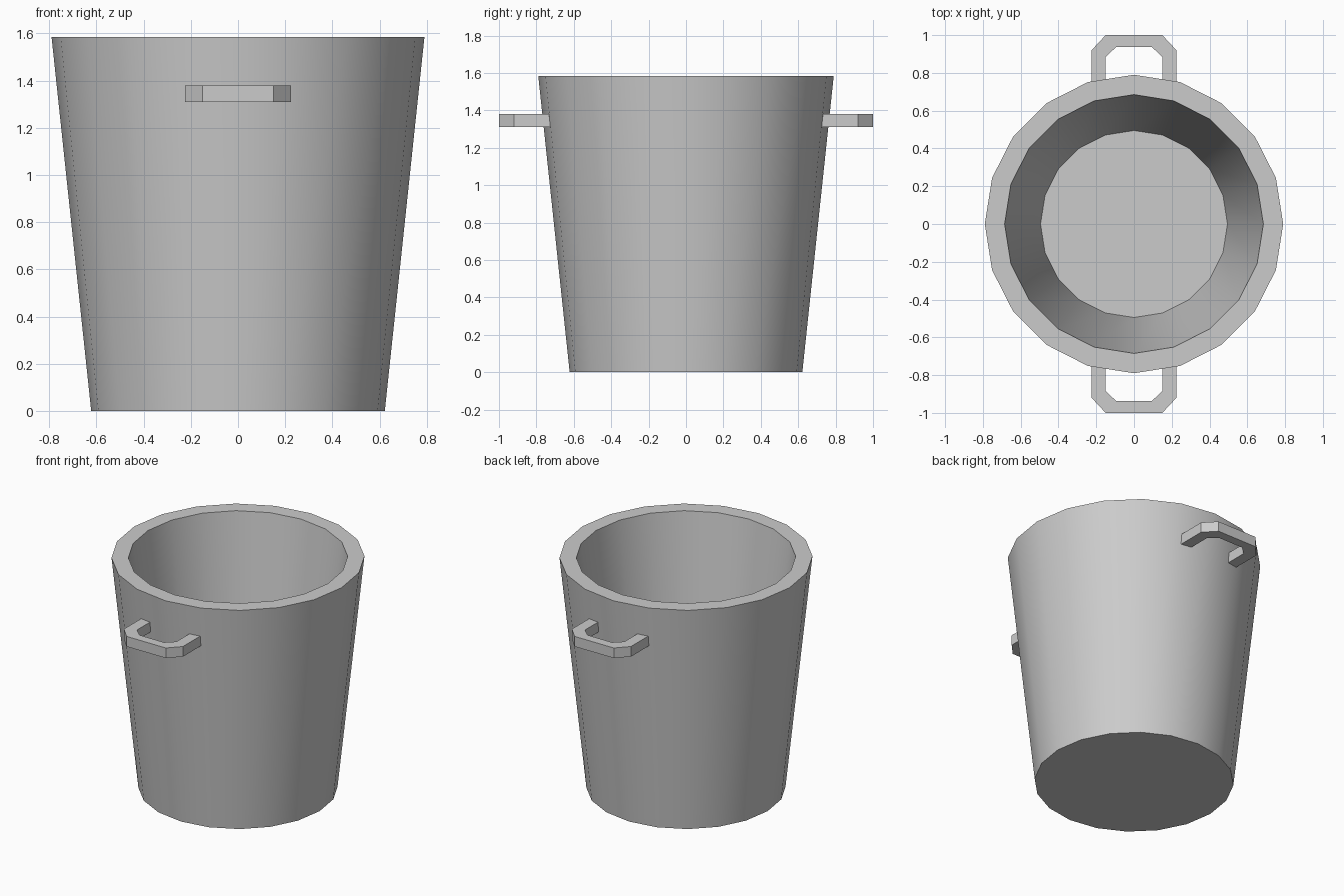
import bpy, bmesh, math

if "Cube" in bpy.data.objects:
    bpy.data.objects.remove(bpy.data.objects["Cube"])

SIDES = 20


def make_object(name, bm):
    bmesh.ops.recalc_face_normals(bm, faces=bm.faces)
    mesh = bpy.data.meshes.new(name)
    bm.to_mesh(mesh)
    bm.free()
    obj = bpy.data.objects.new(name, mesh)
    bpy.context.collection.objects.link(obj)
    return obj


# Tapered bucket: (radius, height) profile from underside over the rim to the inner floor
profile = [(0.622, 0), (0.79, 1.585), (0.685, 1.585), (0.495, 0.1)]
bm = bmesh.new()
rings = []
for r, z in profile:
    angles = [2 * math.pi * i / SIDES for i in range(SIDES)]
    rings.append([bm.verts.new((r * math.cos(a), r * math.sin(a), z)) for a in angles])
for low, high in zip(rings, rings[1:]):
    for i in range(SIDES):
        j = (i + 1) % SIDES
        bm.faces.new((low[i], low[j], high[j], high[i]))
bm.faces.new(rings[0])
bm.faces.new(rings[-1])
bucket = make_object("bucket", bm)
bpy.context.view_layer.objects.active = bucket
bucket.select_set(True)
bpy.ops.object.shade_smooth_by_angle(angle=math.radians(30))


# Chamfered U-shaped handles, roots sunk into the wall
outer = [(-0.225, 0.70), (-0.225, 0.92), (-0.15, 1.0), (0.15, 1.0), (0.225, 0.92), (0.225, 0.70)]
inner = [(-0.15, 0.70), (-0.15, 0.885), (-0.093, 0.938), (0.093, 0.938), (0.15, 0.885), (0.15, 0.70)]


def handle(name, side):
    bm = bmesh.new()
    sections = []
    for (ox, oy), (ix, iy) in zip(outer, inner):
        corners = [(ox, oy, 1.31), (ox, oy, 1.38), (ix, iy, 1.38), (ix, iy, 1.31)]
        sections.append([bm.verts.new((x, side * y, z)) for x, y, z in corners])
    for a, b in zip(sections, sections[1:]):
        for i in range(4):
            j = (i + 1) % 4
            bm.faces.new((a[i], a[j], b[j], b[i]))
    bm.faces.new(sections[0])
    bm.faces.new(sections[-1])
    return make_object(name, bm)


handle("front_handle", -1)
handle("back_handle", 1)
